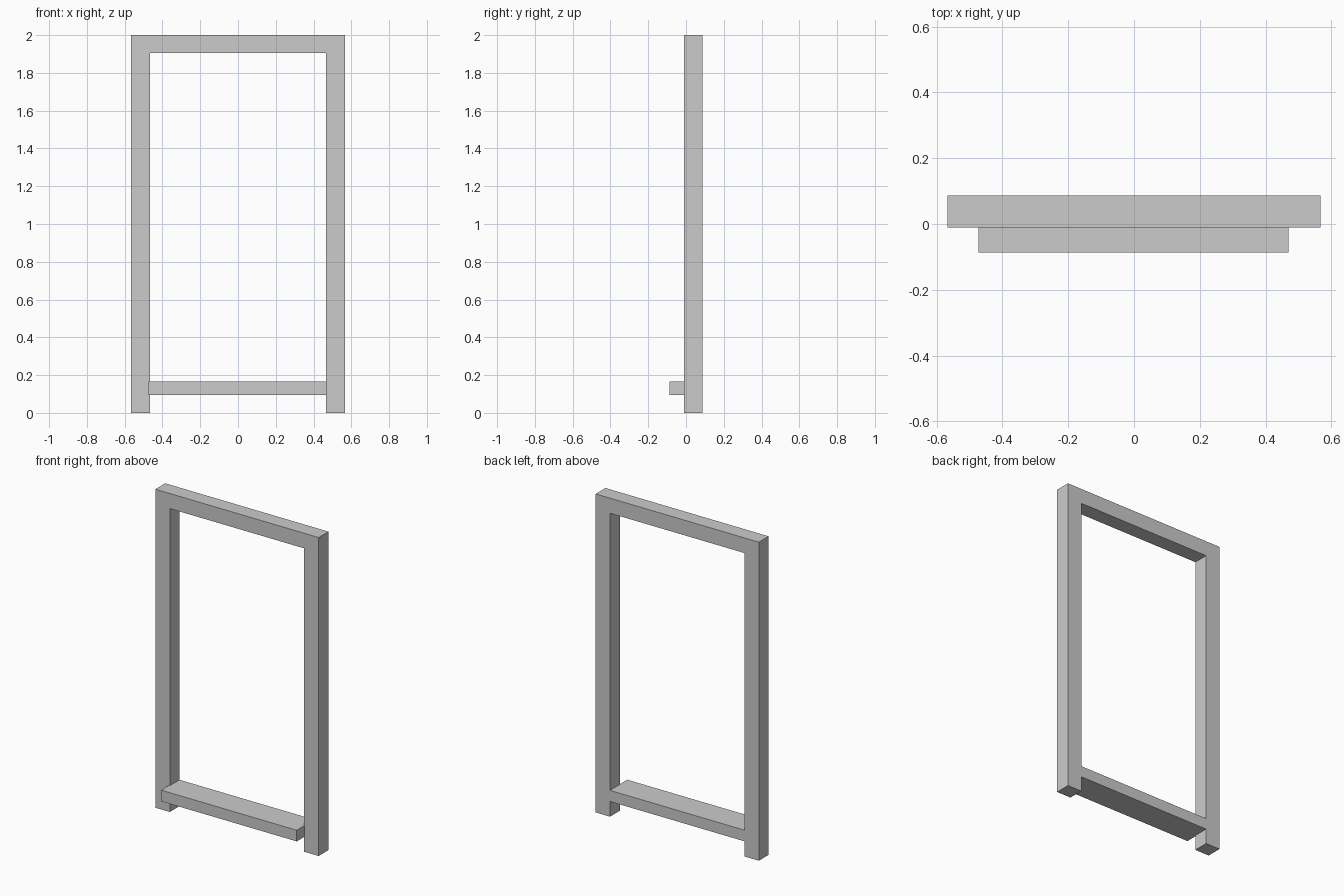
import bpy

if "Cube" in bpy.data.objects:
    bpy.data.objects.remove(bpy.data.objects["Cube"])

BACK = 0.087


def extrude_profile(name, outline, y0, y1):
    """Closed x-z outline (anticlockwise from the front) extruded along y."""
    n = len(outline)
    verts = [(x, y, z) for y in (y0, y1) for x, z in outline]
    faces = [list(range(n)), list(range(2 * n - 1, n - 1, -1))]
    faces += [[i, i + n, (i + 1) % n + n, (i + 1) % n] for i in range(n)]
    mesh = bpy.data.meshes.new(name)
    mesh.from_pydata(verts, [], faces)
    mesh.update()
    obj = bpy.data.objects.new(name, mesh)
    bpy.context.collection.objects.link(obj)
    return obj


# Upright frame: two posts and a lintel as one profile
right_half = [(0.467, 1.905), (0.467, 0), (0.567, 0), (0.567, 2)]
left_half = [(-x, z) for x, z in reversed(right_half)]
extrude_profile("door_frame", right_half + left_half, -0.01, BACK)

# Deep cross bar, flush with the back and projecting at the front
extrude_profile("bottom_step",
                [(-0.473, 0.095), (0.469, 0.095), (0.469, 0.165), (-0.473, 0.165)],
                -BACK, BACK)
